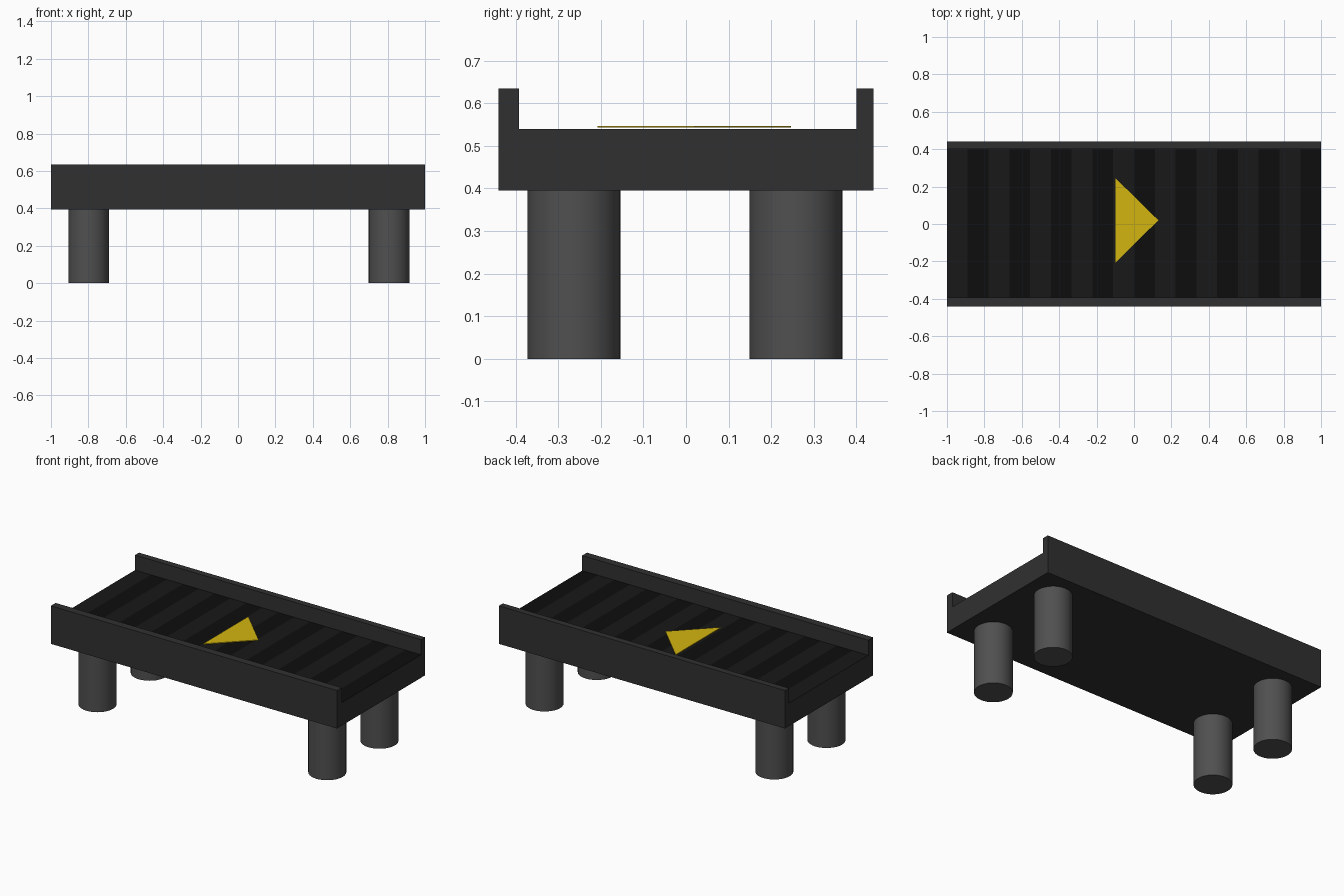
import bpy, bmesh, math

if "Cube" in bpy.data.objects:
    bpy.data.objects.remove(bpy.data.objects["Cube"])


def material(name, rgb):
    m = bpy.data.materials.new(name)
    m.diffuse_color = (*rgb, 1)
    m.use_nodes = True
    m.node_tree.nodes["Principled BSDF"].inputs["Base Color"].default_value = m.diffuse_color
    return m


def finish(name, bm, mats):
    bmesh.ops.recalc_face_normals(bm, faces=bm.faces)
    mesh = bpy.data.meshes.new(name)
    bm.to_mesh(mesh)
    bm.free()
    for m in mats:
        mesh.materials.append(m)
    ob = bpy.data.objects.new(name, mesh)
    bpy.context.collection.objects.link(ob)
    return ob


frame_mat = material("frame_dark", (0.03, 0.03, 0.03))
belt_light = material("belt_light", (0.009, 0.009, 0.009))
belt_dark = material("belt_dark", (0.004, 0.004, 0.004))
leg_mat = material("leg_grey", (0.08, 0.08, 0.08))
arrow_mat = material("arrow_yellow", (0.65, 0.46, 0.005))

# Conveyor bed: U-shaped section swept along x, belt floor striped in segments
BOTTOM, FLOOR, TOP = 0.395, 0.54, 0.635
profile = [(-0.44, BOTTOM), (0.44, BOTTOM), (0.44, TOP), (0.4, TOP),
           (0.4, FLOOR), (-0.392, FLOOR), (-0.392, TOP), (-0.44, TOP)]
STRIPES = 18
bm = bmesh.new()
rings = [[bm.verts.new((-1 + 2 * i / STRIPES, y, z)) for y, z in profile]
         for i in range(STRIPES + 1)]
n = len(profile)
for i in range(STRIPES):
    a, b = rings[i], rings[i + 1]
    for j in range(n):
        k = (j + 1) % n
        f = bm.faces.new((a[j], a[k], b[k], b[j]))
        if j == 4:
            f.material_index = 1 + i % 2
bm.faces.new(rings[0])
bm.faces.new(rings[-1])
finish("conveyor_bed", bm, [frame_mat, belt_light, belt_dark])

# Direction arrow: thin triangular plate just above the belt
bm = bmesh.new()
tri = bm.faces.new([bm.verts.new((x, y, 0.543)) for x, y in
                    ((-0.1, -0.208), (0.13, 0.02), (-0.1, 0.246))])
ext = bmesh.ops.extrude_face_region(bm, geom=[tri], use_keep_orig=True)
for v in ext["geom"]:
    if isinstance(v, bmesh.types.BMVert):
        v.co.z += 0.004
finish("direction_arrow", bm, [arrow_mat])

# Four round legs
for xn, x in (("left", -0.798), ("right", 0.808)):
    for yn, y in (("front", -0.263), ("back", 0.258)):
        bpy.ops.mesh.primitive_cylinder_add(vertices=32, radius=0.109, depth=BOTTOM,
                                            location=(x, y, BOTTOM / 2))
        leg = bpy.context.object
        leg.name = f"{yn}_{xn}_leg"
        leg.data.materials.append(leg_mat)
        bpy.ops.object.shade_smooth_by_angle(angle=math.radians(30))
